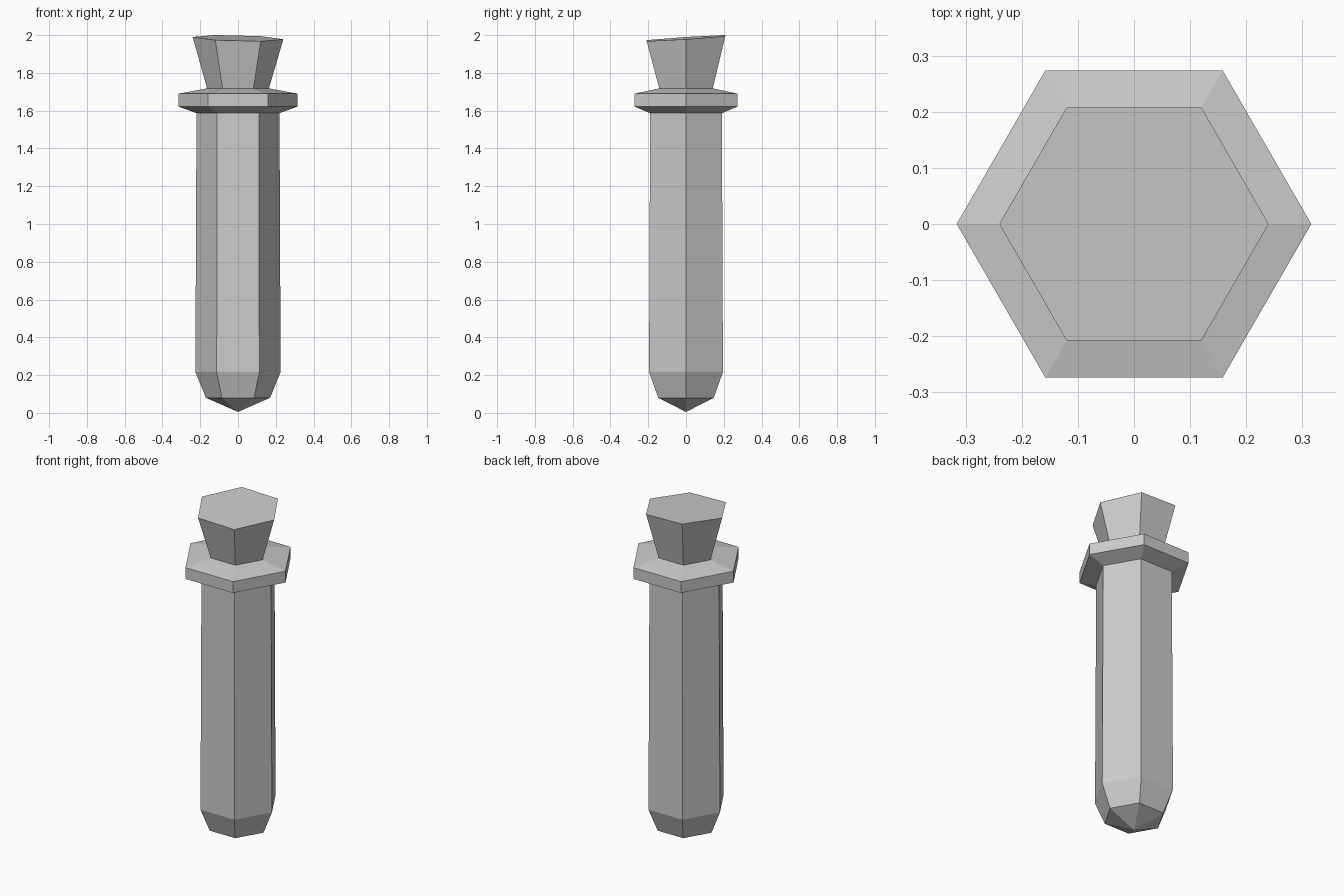
import bpy, bmesh
from math import cos, sin, pi

if "Cube" in bpy.data.objects:
    bpy.data.objects.remove(bpy.data.objects["Cube"])

SIDES = 6


def hex_lathe(name, profile, tilt=None):
    """Loft six-sided rings along a (radius, z) profile; radius 0 makes a point."""
    bm = bmesh.new()
    rings = []
    for r, z in profile:
        n = SIDES if r > 0 else 1
        rings.append([bm.verts.new((r * cos(2 * pi * i / SIDES),
                                    r * sin(2 * pi * i / SIDES), z)) for i in range(n)])
    for a, b in zip(rings, rings[1:]):
        for i in range(SIDES):
            j = (i + 1) % SIDES
            if len(a) == 1:
                bm.faces.new((a[0], b[j], b[i]))
            else:
                bm.faces.new((a[i], a[j], b[j], b[i]))
    for ring in (rings[0], rings[-1]):
        if len(ring) > 1:
            bm.faces.new(ring)
    if tilt:
        for v in rings[-1]:
            v.co.z += tilt[0] * v.co.x + tilt[1] * v.co.y
    bmesh.ops.recalc_face_normals(bm, faces=bm.faces)
    mesh = bpy.data.meshes.new(name)
    bm.to_mesh(mesh)
    bm.free()
    obj = bpy.data.objects.new(name, mesh)
    bpy.context.collection.objects.link(obj)
    return obj


# Vial: pointed base, long shaft and flared rim in one closed shell
hex_lathe("vial_body", [(0, 0.005), (0.17, 0.08), (0.226, 0.217), (0.222, 1.0),
                        (0.22, 1.587), (0.316, 1.622), (0.316, 1.69), (0.163, 1.718)])

# Stopper: widens upward to a slightly slanted top
hex_lathe("stopper", [(0.163, 1.715), (0.24, 1.984)], tilt=(-0.025, 0.065))
